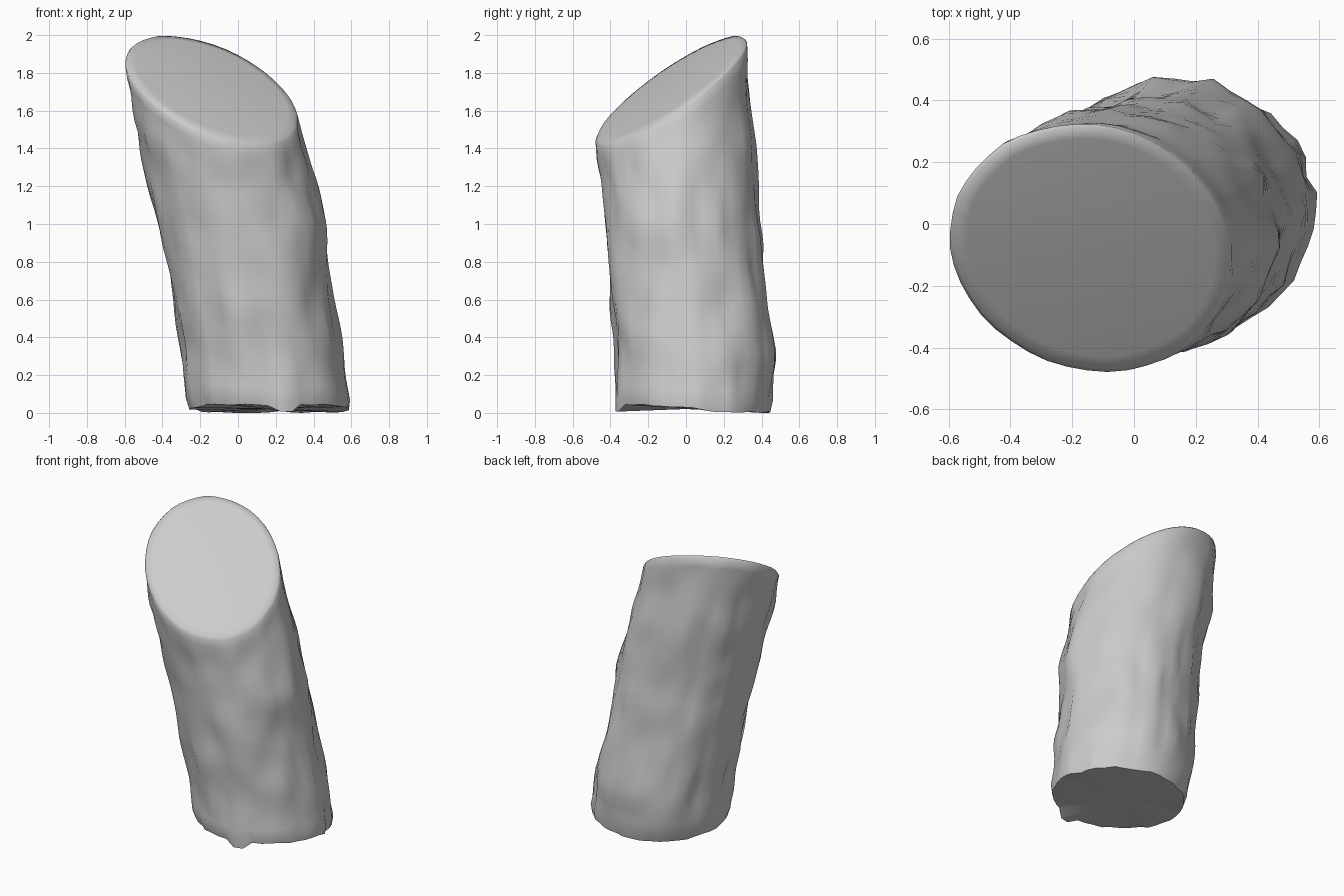
import bpy
import math
from mathutils import Vector, noise

if "Cube" in bpy.data.objects:
    bpy.data.objects.remove(bpy.data.objects["Cube"])

SIDES, RINGS = 44, 30

# Leaning trunk: z, centre x, centre y, radius x, radius y
PROFILE = [
    (0.00, 0.165, 0.040, 0.440, 0.415),
    (0.30, 0.130, 0.045, 0.430, 0.428),
    (0.60, 0.080, 0.015, 0.430, 0.425),
    (1.00, 0.020, -0.020, 0.436, 0.415),
    (1.45, -0.087, -0.055, 0.432, 0.424),
    (1.75, -0.150, -0.072, 0.428, 0.413),
    (2.10, -0.215, -0.090, 0.422, 0.405),
]


def section(z):
    for a, b in zip(PROFILE, PROFILE[1:]):
        if z <= b[0]:
            break
    t = max(0, (z - a[0]) / (b[0] - a[0]))
    return [a[k] + (b[k] - a[k]) * t for k in range(1, 5)]


def cut_height(x, y):
    return 1.725 - 0.29 * x + 0.61 * y


def wall_point(ang, z):
    cx, cy, rx, ry = section(z)
    return Vector((cx + rx * math.cos(ang), cy + ry * math.sin(ang), z))


def bark_offset(ang, z):
    # narrow vertical ridges plus smaller lumps
    c, s = math.cos(ang), math.sin(ang)
    ridge = noise.noise(Vector((c * 5.5, s * 5.5, z * 2.2)))
    lump = noise.noise(Vector((c * 4.5 + 9, s * 4.5, z * 4.5)))
    return 0.026 * ridge + 0.018 * lump - 0.004


def make_object(name, verts, faces, angle):
    mesh = bpy.data.meshes.new(name)
    mesh.from_pydata([tuple(v) for v in verts], [], faces)
    mesh.update()
    obj = bpy.data.objects.new(name, mesh)
    bpy.context.collection.objects.link(obj)
    bpy.ops.object.select_all(action='DESELECT')
    obj.select_set(True)
    bpy.context.view_layer.objects.active = obj
    bpy.ops.object.shade_smooth_by_angle(angle=math.radians(angle))
    return obj


def bridge(n_rings):
    return [(r * SIDES + j, r * SIDES + (j + 1) % SIDES,
             (r + 1) * SIDES + (j + 1) % SIDES, (r + 1) * SIDES + j)
            for r in range(n_rings - 1) for j in range(SIDES)]


# Columns of the bark, from ragged base up to the slanted cut
columns = []
for j in range(SIDES):
    ang = 2 * math.pi * j / SIDES
    radial = Vector((math.cos(ang), math.sin(ang), 0))
    top = 1.7
    for _ in range(14):
        p = wall_point(ang, top)
        top = cut_height(p.x, p.y)
    foot = wall_point(ang, 0)
    bottom = max(0.008, 0.032 - 0.06 * foot.y
                 + 0.02 * noise.noise(Vector((foot.x * 6, foot.y * 6, 3))))
    flap = j in (34, 35)       # torn flap on the front edge
    if flap:
        bottom = 0.015
    col = []
    for r in range(RINGS):
        t = r / (RINGS - 1)
        z = bottom + (top - 0.012 - bottom) * t
        fade = min(1.0, 0.15 + (1 - t) * 8) * min(1.0, 0.5 + t * 5)
        shift = bark_offset(ang, z) * fade
        if r == 0 and not flap:    # slightly tucked-in base edge
            shift -= 0.015
        col.append(wall_point(ang, z) + radial * shift)
    columns.append(col)

rings = [[columns[j][r] for j in range(SIDES)] for r in range(RINGS)]

# Slanted cut face with a softened rim, continuing the bark skin
rim = rings[-1]
mid = sum(rim, Vector()) / SIDES
for f, lift in ((0.975, 0.004), (0.88, 0.010)):
    ring = []
    for v in rim:
        p = mid.lerp(v, f)
        p.z = cut_height(p.x, p.y) + lift
        ring.append(p)
    rings.append(ring)
n = len(rings)
cut = make_object("log_bark_and_cut_face", [v for ring in rings for v in ring],
                  bridge(n) + [tuple(range((n - 1) * SIDES, n * SIDES))], 75)

# Base closing the underside
base = rings[0]
centre = sum(base, Vector()) / SIDES
centre.z = 0.03
make_object("base_face", base + [centre],
            [((j + 1) % SIDES, j, SIDES) for j in range(SIDES)], 40)

# Settle the whole log on the ground
low = min(v.z for v in base)
for obj in bpy.context.collection.objects:
    obj.location.z -= low
